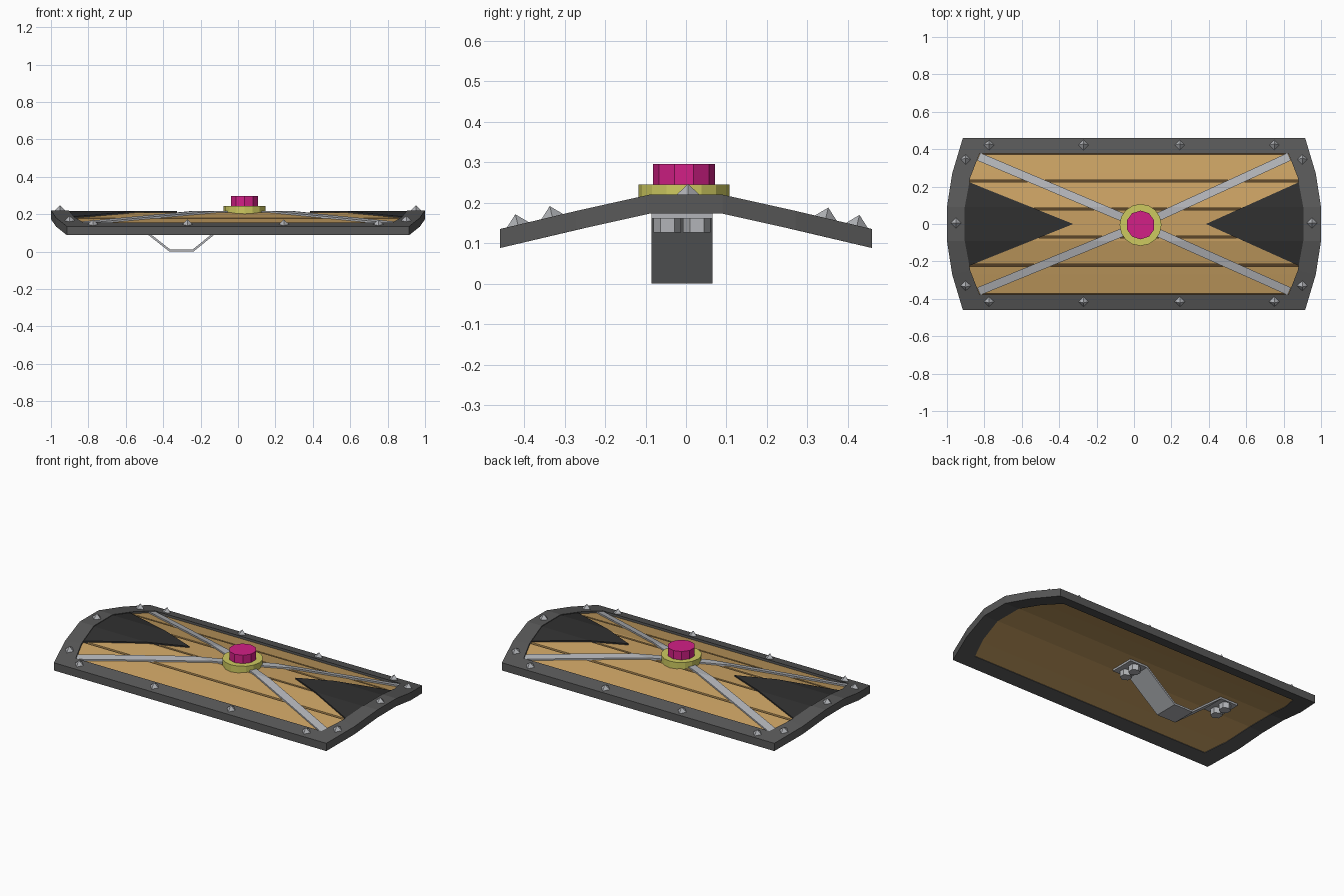
import bpy, bmesh, math
from mathutils import Vector

cube = bpy.data.objects.get("Cube")
if cube:
    bpy.data.objects.remove(cube, do_unlink=True)


def material(name, srgb):
    lin = [(c / 255 / 12.92 if c < 11 else ((c / 255 + 0.055) / 1.055) ** 2.4) for c in srgb]
    m = bpy.data.materials.new(name)
    m.use_nodes = True
    m.diffuse_color = (*lin, 1)
    m.node_tree.nodes["Principled BSDF"].inputs["Base Color"].default_value = (*lin, 1)
    return m


WOOD = material("wood", (200, 160, 98))
SEAM = material("dark wood", (92, 70, 42))
IRON = material("dark iron", (88, 88, 88))
BLACK = material("black", (48, 48, 48))
STEEL = material("light steel", (178, 180, 184))
YELLOW = material("yellow metal", (206, 202, 96))
PINK = material("pink gem", (210, 32, 134))

# Cross-section of the curved board: flat crown with two slopes each side
FOLDS = [(0.09, 0.22), (0.27, 0.18), (0.46, 0.135)]


def height(y):
    y = abs(y)
    if y <= FOLDS[0][0]:
        return FOLDS[0][1]
    a, b = FOLDS[:2] if y < FOLDS[1][0] else FOLDS[1:]
    return a[1] + (b[1] - a[1]) * (y - a[0]) / (b[0] - a[0])


def finish(name, bm, *mats):
    bmesh.ops.recalc_face_normals(bm, faces=bm.faces)
    me = bpy.data.meshes.new(name)
    bm.to_mesh(me)
    bm.free()
    for m in mats:
        me.materials.append(m)
    ob = bpy.data.objects.new(name, me)
    bpy.context.collection.objects.link(ob)
    return ob


def drape(name, outline, top, bottom, *mats, span=None):
    """Flat outline folded over the board, between two offsets from its surface."""
    bm = bmesh.new()
    bm.faces.new([bm.verts.new((x, y, 0)) for x, y in outline])

    def cut(y, **kw):
        bmesh.ops.bisect_plane(bm, geom=bm.verts[:] + bm.edges[:] + bm.faces[:], dist=1e-5,
                               plane_co=(0, y, 0), plane_no=(0, 1, 0), **kw)
    if span:
        cut(span[0], clear_inner=True)
        cut(span[1], clear_outer=True)
    for y, _ in FOLDS[:2]:
        cut(y)
        cut(-y)
    low = set(bm.verts)
    bmesh.ops.extrude_face_region(bm, geom=bm.faces[:], use_keep_orig=True)
    for v in bm.verts:
        v.co.z = height(v.co.y) + (bottom if v in low else top)
    ob = finish(name, bm, *mats)
    if len(mats) > 1:
        for p in ob.data.polygons:
            p.material_index = int(p.normal.z > 0.5)
    return ob


def cylinder(name, sides, r, x, y, z0, z1, mat, r_top=None):
    bm = bmesh.new()
    bmesh.ops.create_cone(bm, cap_ends=True, segments=sides, radius1=r,
                          radius2=r if r_top is None else r_top, depth=z1 - z0)
    ob = finish(name, bm, mat)
    ob.location = (x, y, (z0 + z1) / 2)
    return ob


def ring(half):
    """Bowed-end outline from three points of one quarter."""
    right = [(x, -y) for x, y in half] + [(x, y) for x, y in reversed(half)]
    return right + [(-x, -y) for x, y in right]


outer = ring([(0.915, 0.46), (0.972, 0.27), (1.0, 0.09)])
inner = ring([(0.825, 0.378), (0.875, 0.25), (0.905, 0.09)])

# Rim frame
bm = bmesh.new()
loops = [[bm.verts.new((x, y, height(y) + dz)) for x, y in pts]
         for pts, dz in ((outer, 0), (inner, 0), (inner, -0.047), (outer, -0.047))]
n = len(outer)
for k in range(4):
    a, b = loops[k], loops[(k + 1) % 4]
    for i in range(n):
        j = (i + 1) % n
        bm.faces.new((a[i], a[j], b[j], b[i]))
finish("rim", bm, IRON)

# Backing board and planks
drape("backing_board", inner, -0.022, -0.044, WOOD, SEAM)
seams = [-0.378, -0.22, -0.07, 0.08, 0.23, 0.378]
for i, (lo, hi) in enumerate(zip(seams, seams[1:])):
    drape(f"plank_{i + 1}", inner, -0.012, -0.024, WOOD, span=(lo + 0.006, hi - 0.006))

# Diagonal straps from the boss to the corners
centre = Vector((0.035, -0.005))
for sx in (-1, 1):
    for sy in (-1, 1):
        end = Vector((sx * 0.83, sy * 0.36))
        side = (end - centre).orthogonal().normalized() * 0.022
        pts = [centre + side, centre - side, end - side, end + side]
        drape(f"strap_{'left' if sx > 0 else 'right'}_{'back' if sy > 0 else 'front'}",
              pts, -0.003, -0.015, STEEL)

# Dark wedges at both ends
for name, s, tip in (("left_wedge", 1, 0.385), ("right_wedge", -1, 0.325)):
    drape(name, [(s * 0.885, -0.225), (s * 0.907, -0.09), (s * 0.907, 0.09),
                 (s * 0.885, 0.225), (s * tip, 0)], -0.004, -0.016, BLACK)

# Central boss and gem
cylinder("boss", 16, 0.112, *centre, 0.2, 0.245, YELLOW)
cylinder("gem", 10, 0.077, *centre, 0.24, 0.296, PINK)

# Pyramid studs on the rim
studs = [(x, y) for x in (-0.775, -0.27, 0.245, 0.75) for y in (-0.418, 0.425)]
studs += [(s * 0.9, y) for s in (-1, 1) for y in (-0.333, 0.348)]
studs += [(-0.952, 0.005), (0.952, 0.005)]
for i, (x, y) in enumerate(studs):
    z = height(y)
    ob = cylinder(f"stud_{i + 1}", 4, 0.031, x, y, z - 0.003, z + 0.027, STEEL, r_top=0)
    slope = (height(y + 0.01) - height(y - 0.01)) / 0.02
    ob.rotation_euler.x = math.atan(slope)

# Bent grip on the underside
path = [(-0.69, 0.167), (-0.57, 0.167), (-0.365, 0.006), (-0.24, 0.006), (-0.04, 0.167), (0.08, 0.167)]
bm = bmesh.new()
rows = [[bm.verts.new((x, y, z)) for y in (-0.085, 0.065)] for x, z in path]
for a, b in zip(rows, rows[1:]):
    bm.faces.new((a[0], b[0], b[1], a[1]))
grip = finish("grip", bm, STEEL)
mod = grip.modifiers.new("thickness", "SOLIDIFY")
mod.thickness = 0.012
mod.offset = 0

# Hex nuts holding the grip
for side, x in (("right", -0.63), ("left", 0.02)):
    for row, y in (("front", -0.046), ("back", 0.027)):
        cylinder(f"nut_{side}_{row}", 6, 0.034, x, y, 0.126, 0.165, STEEL)
